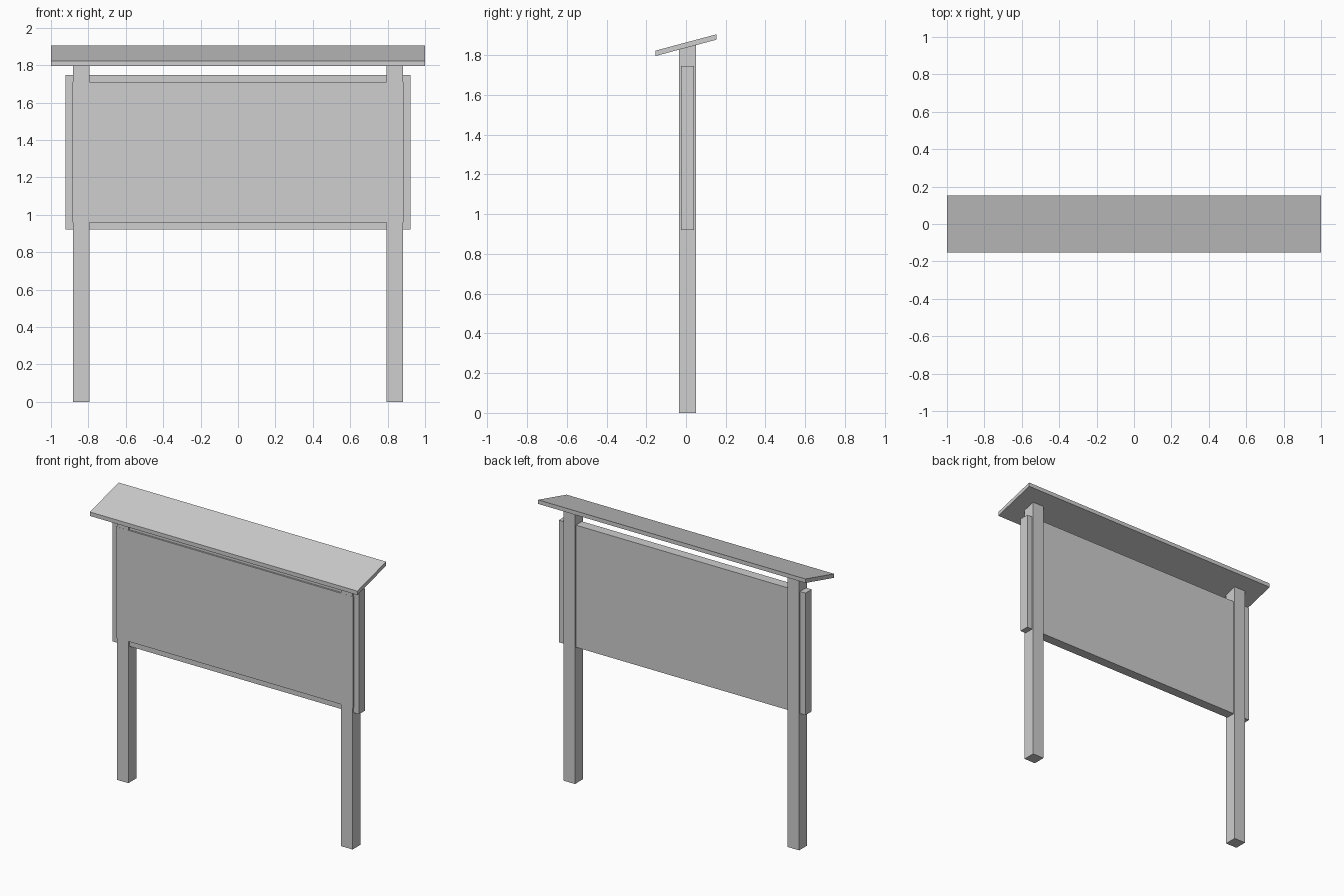
import bpy
import bmesh

cube = bpy.data.objects.get("Cube")
if cube:
    bpy.data.objects.remove(cube, do_unlink=True)

grey = bpy.data.materials.new("plain_grey")
grey.use_nodes = True
grey.diffuse_color = (0.62, 0.62, 0.62, 1)
grey.node_tree.nodes["Principled BSDF"].inputs["Base Color"].default_value = grey.diffuse_color

HALF_DEPTH = 0.153
SLOPE = 0.268


def roof_underside(y):
    return 1.796 + SLOPE * (y + HALF_DEPTH)


def extruded(name, profile, x0, x1):
    """Sweep a closed (y, z) profile along x."""
    bm = bmesh.new()
    face = bm.faces.new([bm.verts.new((x0, y, z)) for y, z in profile])
    swept = bmesh.ops.extrude_face_region(bm, geom=[face])["geom"]
    moved = [v for v in swept if isinstance(v, bmesh.types.BMVert)]
    bmesh.ops.translate(bm, verts=moved, vec=(x1 - x0, 0, 0))
    bmesh.ops.recalc_face_normals(bm, faces=bm.faces)
    mesh = bpy.data.meshes.new(name)
    bm.to_mesh(mesh)
    bm.free()
    mesh.materials.append(grey)
    obj = bpy.data.objects.new(name, mesh)
    bpy.context.collection.objects.link(obj)
    return obj


def block(name, half_x, y0, y1, z0, z1):
    return extruded(name, [(y0, z0), (y1, z0), (y1, z1), (y0, z1)], -half_x, half_x)


# Posts, cut at the top to meet the sloping roof
front, back = -0.035, 0.05
post = [(front, 0), (back, 0), (back, roof_underside(back)), (front, roof_underside(front))]
extruded("left_post", post, 0.795, 0.881)
extruded("right_post", post, -0.881, -0.795)

# Sign panel with a raised board on its front, flush with the posts
block("panel", 0.922, -0.025, 0.041, 0.921, 1.746)
block("front_board", 0.885, -0.0355, -0.024, 0.958, 1.709)

# Sloping roof with upright edges
low, high = roof_underside(-HALF_DEPTH), roof_underside(HALF_DEPTH)
thick = 0.027
extruded("roof", [(-HALF_DEPTH, low), (HALF_DEPTH, high),
                  (HALF_DEPTH, high + thick), (-HALF_DEPTH, low + thick)], -1, 1)
